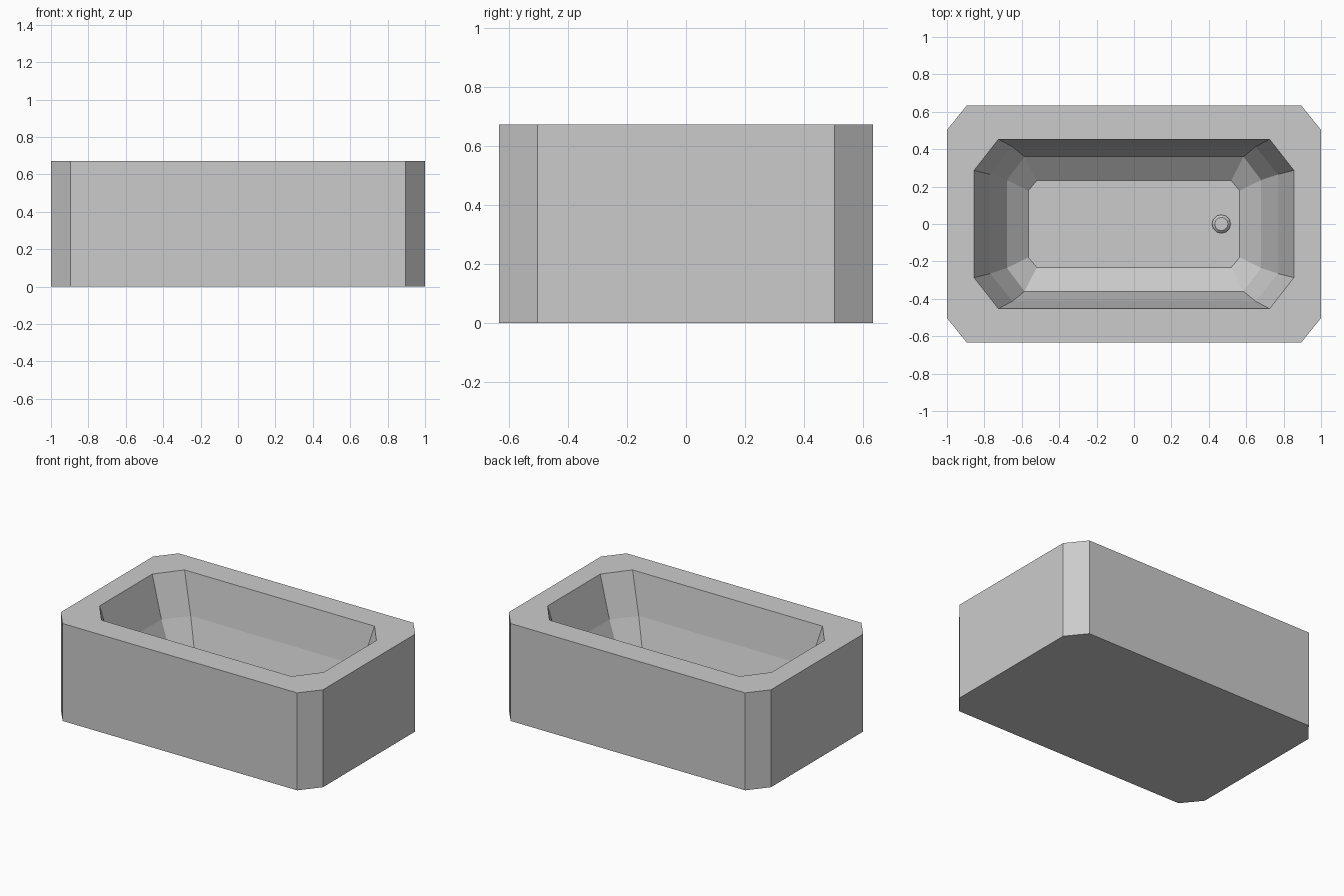
import bpy, bmesh

if "Cube" in bpy.data.objects:
    bpy.data.objects.remove(bpy.data.objects["Cube"])


def new_object(name, bm):
    bmesh.ops.recalc_face_normals(bm, faces=bm.faces)
    mesh = bpy.data.meshes.new(name)
    bm.to_mesh(mesh)
    bm.free()
    ob = bpy.data.objects.new(name, mesh)
    bpy.context.collection.objects.link(ob)
    return ob


def octagon(bm, x, y, cx, cy, z):
    """Ring of a rectangle (half sizes x, y) with corners cut back to cx, cy."""
    pts = [(x, -cy), (x, cy), (cx, y), (-cx, y),
           (-x, cy), (-x, -cy), (-cx, -y), (cx, -y)]
    return [bm.verts.new((px, py, z)) for px, py in pts]


# Tub: outer block, flat rim, then basin walls stepping in to the floor
levels = [
    (1.0, 0.633, 0.895, 0.503, 0.0),
    (1.0, 0.633, 0.895, 0.503, 0.672),
    (0.855, 0.453, 0.725, 0.287, 0.672),
    (0.77, 0.413, 0.65, 0.265, 0.39),
    (0.68, 0.36, 0.585, 0.235, 0.19),
    (0.565, 0.232, 0.52, 0.178, 0.085),
]
bm = bmesh.new()
rings = [octagon(bm, *lv) for lv in levels]
for a, b in zip(rings, rings[1:]):
    for i in range(8):
        j = (i + 1) % 8
        bm.faces.new((a[i], a[j], b[j], b[i]))
bm.faces.new(rings[0][::-1])
bm.faces.new(rings[-1])
new_object("tub", bm)

# Drain plug: small bevelled disc on the basin floor
bm = bmesh.new()
bmesh.ops.create_cone(bm, cap_ends=True, segments=12,
                      radius1=0.05, radius2=0.05, depth=0.04)
top = [e for e in bm.edges if all(v.co.z > 0 for v in e.verts)]
bmesh.ops.bevel(bm, geom=top, offset=0.014, segments=1, affect='EDGES')
plug = new_object("drain_plug", bm)
plug.location = (0.467, 0, 0.095)
